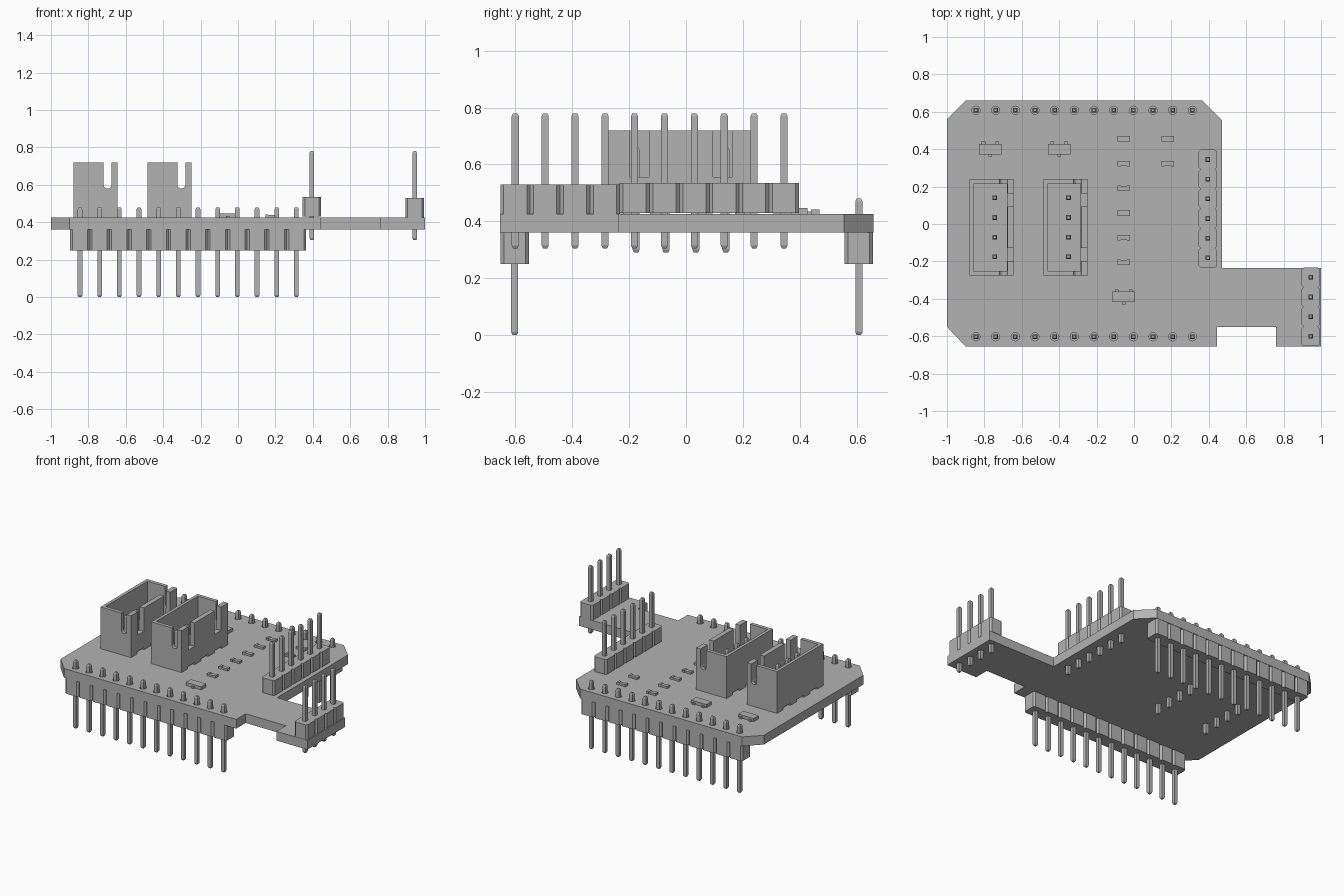
import bpy
import bmesh
import math
from mathutils import Matrix

if "Cube" in bpy.data.objects:
    bpy.data.objects.remove(bpy.data.objects["Cube"])

grey = bpy.data.materials.new("plain grey")
grey.use_nodes = True
COLOUR = (0.45, 0.45, 0.45, 1)
grey.diffuse_color = COLOUR
grey.node_tree.nodes["Principled BSDF"].inputs["Base Color"].default_value = COLOUR

BOARD_LOW, BOARD_TOP = 0.36, 0.425
PITCH = 0.1052


def finish(bm, name):
    bmesh.ops.recalc_face_normals(bm, faces=bm.faces)
    mesh = bpy.data.meshes.new(name)
    bm.to_mesh(mesh)
    bm.free()
    obj = bpy.data.objects.new(name, mesh)
    bpy.context.collection.objects.link(obj)
    mesh.materials.append(grey)
    return obj


def box(bm, x0, x1, y0, y1, z0, z1):
    centre = Matrix.Translation(((x0 + x1) / 2, (y0 + y1) / 2, (z0 + z1) / 2))
    size = Matrix.Diagonal((x1 - x0, y1 - y0, z1 - z0, 1))
    bmesh.ops.create_cube(bm, size=1, matrix=centre @ size)


def loft(bm, rings):
    """Skin a stack of equal-length outlines and cap both ends."""
    loops = [[bm.verts.new(p) for p in ring] for ring in rings]
    for low, high in zip(loops, loops[1:]):
        for i in range(len(low)):
            j = (i + 1) % len(low)
            bm.faces.new((low[i], low[j], high[j], high[i]))
    bm.faces.new(loops[0][::-1])
    bm.faces.new(loops[-1])


def prism(bm, outline, z0, z1):
    loft(bm, [[(x, y, z) for x, y in outline] for z in (z0, z1)])


def pin(bm, x, y, z0, z1, half=0.0125):
    """Square post with tapered tips."""
    corners = [(-1, -1), (1, -1), (1, 1), (-1, 1)]
    levels = [(z0, 0.6), (z0 + 0.01, 1), (z1 - 0.01, 1), (z1, 0.6)]
    loft(bm, [[(x + a * half * s, y + b * half * s, z) for a, b in corners]
              for z, s in levels])


def cut(target, bm):
    cutter = finish(bm, "cutter")
    cutter.hide_render = True
    mod = target.modifiers.new("cut", "BOOLEAN")
    mod.operation = "DIFFERENCE"
    mod.solver = "EXACT"
    mod.object = cutter
    bpy.context.view_layer.objects.active = target
    bpy.ops.object.modifier_apply(modifier=mod.name)
    bpy.data.objects.remove(cutter)


def header(name, spots, along_x, body, post):
    """Pin strip: a chamfered housing block around every post."""
    bm = bmesh.new()
    a, b, c = PITCH / 2, 0.05, 0.012
    shape = [(-a, c - b), (c - a, -b), (a - c, -b), (a, c - b),
             (a, b - c), (a - c, b), (c - a, b), (-a, b - c)]
    for x, y in spots:
        outline = [(x + u, y + v) if along_x else (x - v, y + u) for u, v in shape]
        prism(bm, outline, *body)
    finish(bm, name + "_housing")
    bm = bmesh.new()
    for x, y in spots:
        pin(bm, x, y, *post)
    finish(bm, name + "_pins")


# Pin positions
front_spots = [(-0.845 + i * PITCH, -0.603) for i in range(12)]
back_spots = [(x, 0.608) for x, y in front_spots]
inner_spots = [(0.395, 0.345 - i * PITCH) for i in range(6)]
tab_spots = [(0.945, -0.285 - i * PITCH) for i in range(4)]

# Circuit board with drilled holes
bm = bmesh.new()
prism(bm, [(-1, 0.56), (-1, -0.55), (-0.9, -0.655), (0.445, -0.655),
           (0.445, -0.55), (0.76, -0.55), (0.76, -0.655), (1, -0.655),
           (1, -0.235), (0.47, -0.235), (0.47, 0.555), (0.365, 0.66),
           (-0.9, 0.66)], BOARD_LOW, BOARD_TOP)
board = finish(bm, "circuit_board")
bm = bmesh.new()
for x, y in front_spots + back_spots + inner_spots + tab_spots:
    bmesh.ops.create_cone(bm, cap_ends=True, segments=12, radius1=0.022,
                          radius2=0.022, depth=0.2,
                          matrix=Matrix.Translation((x, y, 0.39)))
cut(board, bm)

# Pin headers
header("front_header", front_spots, True, (0.25, BOARD_LOW), (0, 0.48))
header("back_header", back_spots, True, (0.25, BOARD_LOW), (0, 0.48))
header("inner_header", inner_spots, False, (0.43, 0.535), (0.305, 0.78))
header("tab_header", tab_spots, False, (BOARD_TOP, 0.53), (0.305, 0.78))


def connector(name, x):
    """Open shrouded socket; x is its left edge."""
    y0, y1, top, mid = -0.275, 0.24, 0.72, -0.0175
    bm = bmesh.new()
    box(bm, x, x + 0.237, y0, y1, BOARD_TOP, top)
    shroud = finish(bm, name + "_shroud")
    bm = bmesh.new()
    box(bm, x + 0.022, x + 0.2, y0 + 0.025, y1 - 0.025, 0.485, 0.8)
    cut(shroud, bm)
    # Rounded slots through both end walls
    bm = bmesh.new()
    arc = [math.pi * (1 + i / 6) for i in range(7)]
    side = [(x + 0.182 + 0.021 * math.cos(t), 0.6 + 0.021 * math.sin(t)) for t in arc]
    side += [(x + 0.203, 0.8), (x + 0.161, 0.8)]
    loft(bm, [[(u, y, z) for u, z in side] for y in (-0.4, 0.4)])
    cut(shroud, bm)
    # Slots in the long wall, and standoff gaps under the base
    bm = bmesh.new()
    for s in (-1, 1):
        c = mid + s * 0.146
        box(bm, x + 0.15, x + 0.3, c - 0.034, c + 0.034, 0.555, 0.8)
    for i in range(3):
        c = mid + (i - 1) * 0.15
        box(bm, x - 0.1, x + 0.3, c - 0.04, c + 0.04, 0.4, 0.44)
    cut(shroud, bm)
    bm = bmesh.new()
    for i in range(4):
        pin(bm, x + 0.135, 0.14 - i * PITCH, 0.29, 0.66)
    finish(bm, name + "_pins")


connector("left_connector", -0.88)
connector("right_connector", -0.485)

# Three-legged chips
bm = bmesh.new()
for x, y in ((-0.768, 0.4), (-0.4, 0.4), (-0.055, -0.39)):
    box(bm, x - 0.06, x + 0.06, y - 0.028, y + 0.028, BOARD_TOP, 0.447)
    for dx, s in ((-0.037, 1), (0.037, 1), (0, -1)):
        box(bm, x + dx - 0.01, x + dx + 0.01, min(y, y + s * 0.04),
            max(y, y + s * 0.04), BOARD_TOP, 0.434)
finish(bm, "chips")

# Small resistors with raised end caps
bm = bmesh.new()
spots = [(-0.055, 0.455 - i * 0.132) for i in range(6)]
spots += [(0.18, 0.455), (0.18, 0.323)]
for x, y in spots:
    box(bm, x - 0.02, x + 0.02, y - 0.013, y + 0.013, BOARD_TOP, 0.438)
    for s in (-1, 1):
        c = x + s * 0.026
        box(bm, c - 0.008, c + 0.008, y - 0.015, y + 0.015, BOARD_TOP, 0.441)
finish(bm, "resistors")
